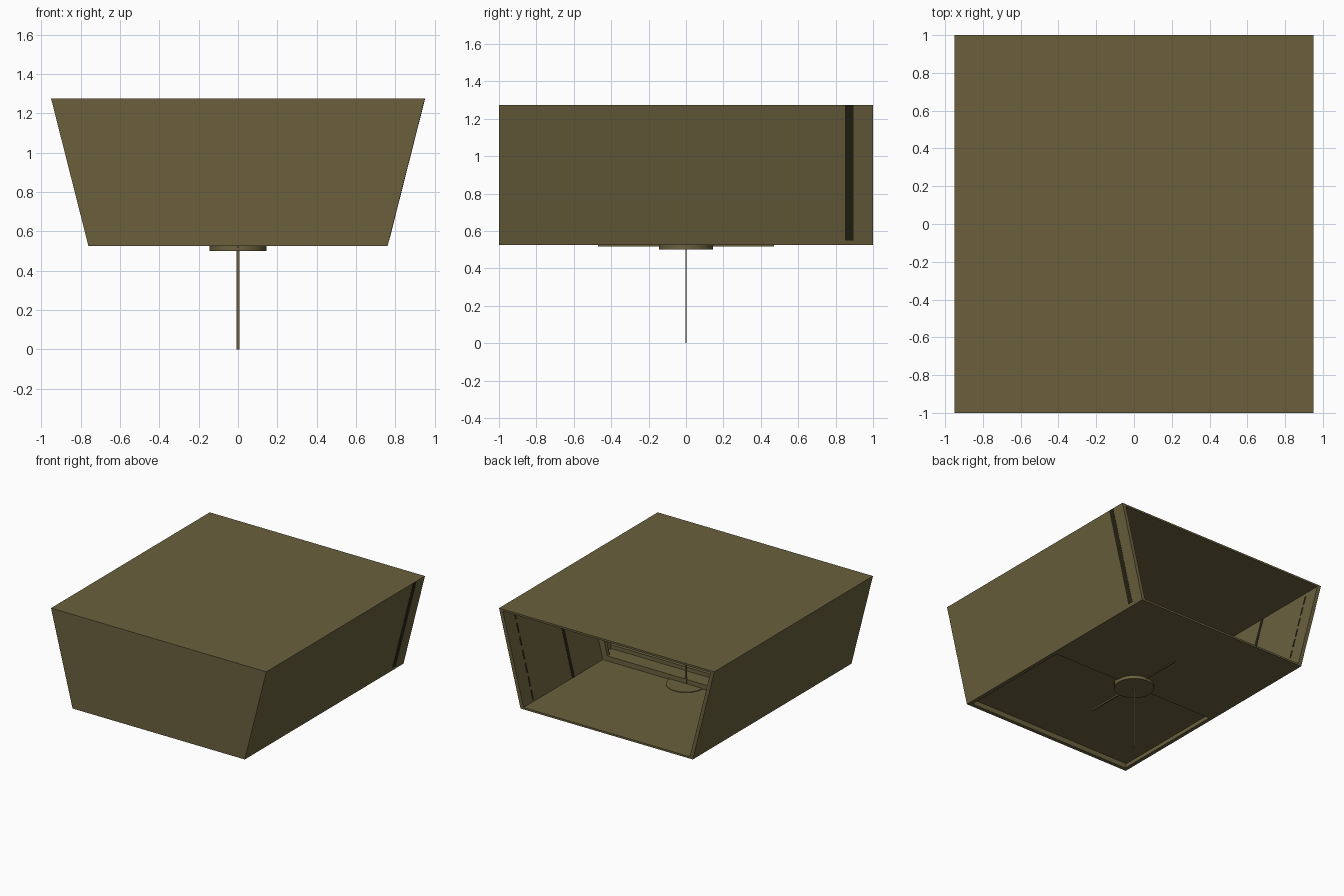
import bpy
import bmesh

cube = bpy.data.objects.get("Cube")
if cube:
    bpy.data.objects.remove(cube, do_unlink=True)

BOTTOM, TOP, WALL = 0.525, 1.275, 0.03


def material(name, rgb):
    mat = bpy.data.materials.new(name)
    mat.use_nodes = True
    mat.diffuse_color = (*rgb, 1)
    mat.node_tree.nodes["Principled BSDF"].inputs["Base Color"].default_value = (*rgb, 1)
    return mat


olive = material("olive", (0.145, 0.118, 0.048))
dark_olive = material("dark olive", (0.018, 0.016, 0.007))


def half_width(z):
    return 0.76 + 0.19 * (z - BOTTOM) / (TOP - BOTTOM)


def prism(name, outline, y0, y1, mat=olive):
    """Extrude an x-z outline along y."""
    bm = bmesh.new()
    face = bm.faces.new([bm.verts.new((x, y0, z)) for x, z in outline])
    grown = bmesh.ops.extrude_face_region(bm, geom=[face])["geom"]
    moved = [v for v in grown if isinstance(v, bmesh.types.BMVert)]
    bmesh.ops.translate(bm, verts=moved, vec=(0, y1 - y0, 0))
    bmesh.ops.recalc_face_normals(bm, faces=bm.faces)
    mesh = bpy.data.meshes.new(name)
    bm.to_mesh(mesh)
    bm.free()
    mesh.materials.append(mat)
    obj = bpy.data.objects.new(name, mesh)
    bpy.context.collection.objects.link(obj)
    return obj


def slab(name, z0, z1, y0, y1, inset=0.0):
    """Full-width piece that follows the sloping sides."""
    a, b = half_width(z0) - inset, half_width(z1) - inset
    return prism(name, [(-a, z0), (a, z0), (b, z1), (-b, z1)], y0, y1)


def side_strip(name, side, z0, z1, near, far, y0, y1, mat=olive):
    """Piece parallel to a sloping side, between two insets."""
    a, b = half_width(z0), half_width(z1)
    pts = [(a - near, z0), (b - near, z1), (b - far, z1), (a - far, z0)]
    return prism(name, [(side * x, z) for x, z in pts], y0, y1, mat)


# Shell: roof, front, sides and floor, open at the back
slab("roof", TOP - 0.015, TOP, -1, 1)
slab("front_wall", BOTTOM, TOP - 0.015, -1, -1 + WALL)
slab("back_floor", BOTTOM, BOTTOM + 0.015, 0, 1, WALL)
slab("raised_front_floor", BOTTOM + 0.04, BOTTOM + 0.055, -1 + WALL, 0, WALL)
slab("floor_step", BOTTOM, BOTTOM + 0.055, -0.015, 0, WALL)
slab("sill_rail", BOTTOM + 0.05, BOTTOM + 0.085, -0.15, -0.12, WALL)
slab("header_rail", TOP - 0.06, TOP - 0.015, -0.03, 0, WALL)

for side, label in ((1, "left"), (-1, "right")):
    side_strip(label + "_wall", side, BOTTOM, TOP - 0.015, 0, WALL, -1 + WALL, 1)
    side_strip(label + "_jamb", side, BOTTOM + 0.055, TOP - 0.015, WALL, 0.08, -0.03, 0)
    # Dark seams on the inner faces
    side_strip(label + "_inner_seam", side, BOTTOM + 0.015, TOP - 0.02,
               WALL - 0.002, WALL + 0.002, 0.355, 0.385, dark_olive)
    for i in range(7):
        z = BOTTOM + 0.03 + i * 0.1
        side_strip(label + "_door_seam", side, z, z + 0.07,
                   WALL - 0.002, WALL + 0.002, 0.865, 0.88, dark_olive)

# Dark slot on the outer side
side_strip("outer_slot", 1, BOTTOM + 0.025, TOP - 0.002, -0.001, 0.002, 0.85, 0.895, dark_olive)

# Round hub under the floor
bpy.ops.mesh.primitive_cylinder_add(vertices=48, radius=0.145, depth=0.045,
                                    location=(0, 0, 0.5225))
hub = bpy.context.object
hub.name = "hub"
hub.data.materials.append(olive)
bpy.ops.object.shade_smooth_by_angle()

# Thin mast and the narrow rib along the floor
prism("mast", [(-0.008, 0), (0.008, 0), (0.008, TOP - 0.015), (-0.008, TOP - 0.015)],
      -0.003, 0.003)
prism("floor_rib", [(-0.006, 0.518), (0.006, 0.518), (0.006, 0.53), (-0.006, 0.53)],
      -0.47, 0.47)
